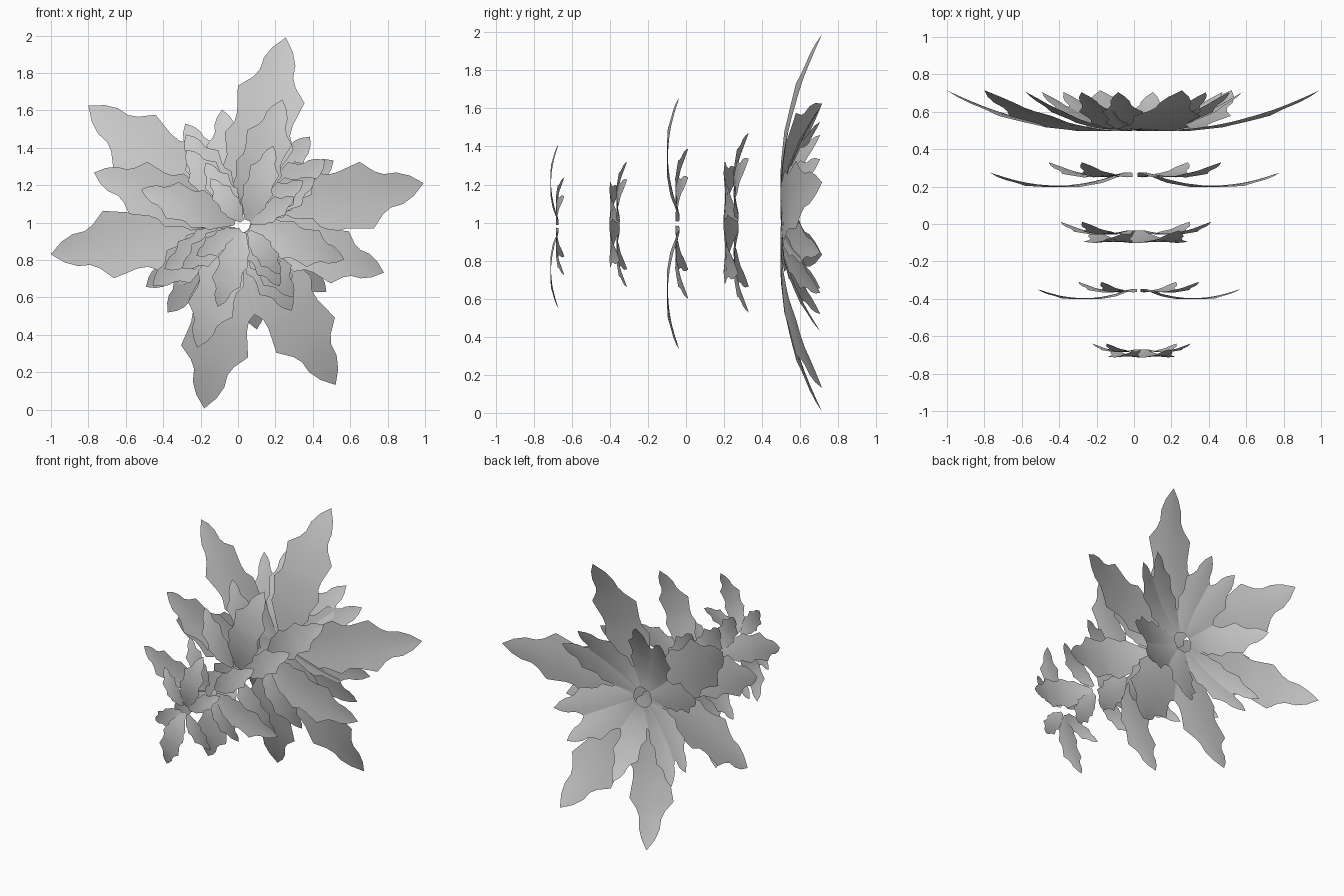
import bpy
from math import cos, sin, radians

if "Cube" in bpy.data.objects:
    bpy.data.objects.remove(bpy.data.objects["Cube"])

# Serrated petal outline: (distance along the petal 0-1, half width / length)
OUTLINE = [(0, .035), (.07, .07), (.15, .11), (.22, .15), (.28, .145), (.40, .185), (.47, .15),
           (.53, .15), (.67, .18), (.74, .115), (.79, .09), (.86, .085), (.93, .055)]


def petal(verts, faces, centre, angle, length, hole, depth, width=1.0):
    """Add one petal in the xz plane; depth(s) bends it along y."""
    cx, cy, cz = centre
    a = radians(angle)
    base = len(verts)

    def put(s, v, cup=0.0):
        r = hole + (length - hole) * s
        verts.append((cx + r * cos(a) - v * sin(a), cy + depth(s) + cup,
                      cz + r * sin(a) + v * cos(a)))

    for s, w in OUTLINE:
        w *= length * width
        for k in (-1, -.5, 0, .5, 1):
            put(s, k * w, -.06 * w * k * k)
    put(1, 0)
    rows = len(OUTLINE)
    for i in range(rows - 1):
        for j in range(4):
            p = base + i * 5 + j
            faces.append((p, p + 1, p + 6, p + 5))
    last, tip = base + (rows - 1) * 5, base + rows * 5
    for j in range(4):
        faces.append((last + j, last + j + 1, tip))


def build(name, verts, faces):
    mesh = bpy.data.meshes.new(name)
    mesh.from_pydata(verts, [], faces)
    for p in mesh.polygons:
        p.use_smooth = True
    bpy.context.collection.objects.link(bpy.data.objects.new(name, mesh))


# Large outer petals at the back
verts, faces = [], []
for angle, length in ((12, 1.015), (75.5, 1.022), (142, 1.015),
                      (189.6, 1.015), (259.7, 1.01), (301, 1.013)):
    petal(verts, faces, (0, .5, 1), angle, length, .07, lambda s: .215 * s ** 2.2)
build("outer_petals", verts, faces)

# Shorter petals filling the gaps of the back ring
verts, faces = [], []
for angle, length in ((98, .61), (33, .61), (280, .58), (232, .61), (345, .60),
                      (161, .61), (50, .60), (118, .60), (215, .60), (322, .60)):
    petal(verts, faces, (0, .505, 1), angle, length, .07, lambda s: .2 * s ** 1.7)
build("short_back_petals", verts, faces)

# Four inner whorls: one long pair and two short pairs, each a smaller quarter-turned copy
whorls = [((.005, .275, 1.0), 1.0, 0), ((.01, -.035, .995), .855, 90),
          ((.025, -.348, .99), .70, 0), ((.04, -.67, .98), .555, 90)]
for n, (centre, k, turn) in enumerate(whorls, 1):
    verts, faces = [], []
    for half in (0, 180):
        petal(verts, faces, centre, turn + half - 19, .82 * k, .06 * k,
              lambda s: -.28 * k * s * (1 - s))
        for angle, length in ((36, .57), (121, .55)):
            petal(verts, faces, centre, turn + half + angle, length * k, .06 * k,
                  lambda s: k * (.17 * s * s - .115 * s), 1.05)
    build(f"inner_whorl_{n}", verts, faces)
